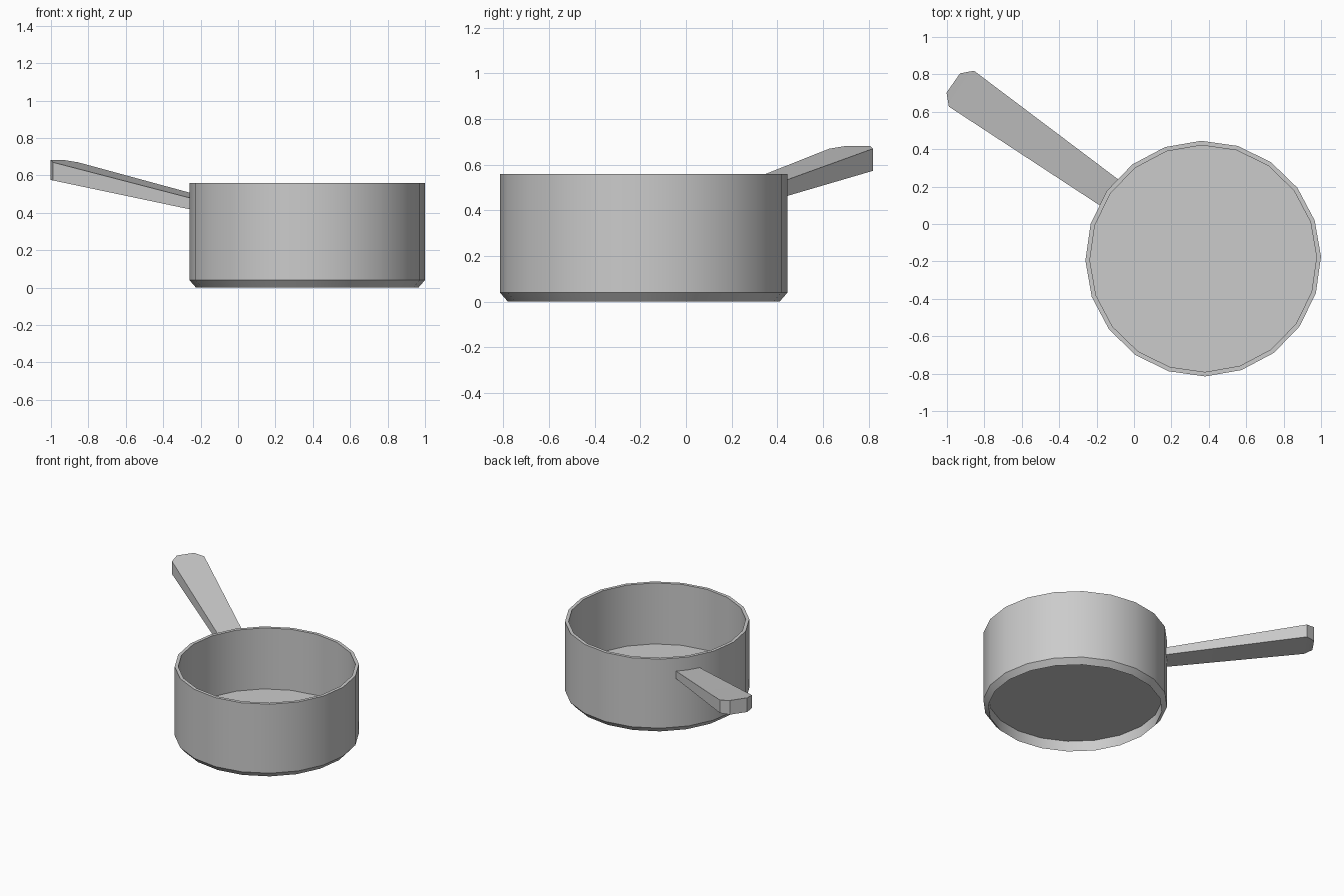
import bpy, bmesh
from math import radians, pi
from mathutils import Matrix, Vector

if "Cube" in bpy.data.objects:
    bpy.data.objects.remove(bpy.data.objects["Cube"])

# Pan centre, and spin that lines one wall corner up with the handle
PLACE = Matrix.Translation((0.37, -0.185, 0)) @ Matrix.Rotation(radians(144.9), 4, 'Z')
SIDES = 20


def finish(name, bm):
    bmesh.ops.remove_doubles(bm, verts=bm.verts, dist=1e-4)
    bmesh.ops.recalc_face_normals(bm, faces=bm.faces)
    bm.transform(PLACE)
    mesh = bpy.data.meshes.new(name)
    bm.to_mesh(mesh)
    bm.free()
    ob = bpy.data.objects.new(name, mesh)
    bpy.context.collection.objects.link(ob)
    bpy.ops.object.select_all(action='DESELECT')
    ob.select_set(True)
    bpy.context.view_layer.objects.active = ob
    bpy.ops.object.shade_smooth_by_angle(angle=radians(25))
    return ob


# Pan body: lathed wall with chamfered foot, raised floor and recessed underside
profile = [(0.606, 0.10), (0.606, 0.56), (0.63, 0.56), (0.63, 0.04),
           (0.595, 0.0), (0.595, 0.08)]
bm = bmesh.new()
rings = []
for r, z in profile:
    rings.append([bm.verts.new(Matrix.Rotation(2 * pi * i / SIDES, 3, 'Z') @ Vector((r, 0, z)))
                  for i in range(SIDES)])
for a, b in zip(rings, rings[1:]):
    for i in range(SIDES):
        j = (i + 1) % SIDES
        bm.faces.new((a[i], a[j], b[j], b[i]))
bm.faces.new(rings[0])
bm.faces.new(rings[-1])
finish("pan_body", bm)

# Handle: tapered rising bar with a clipped tip (distance, half width, bottom, top)
sections = [(0.61, 0.085, 0.402, 0.459), (1.58, 0.117, 0.573, 0.67), (1.633, 0.063, 0.575, 0.682)]
bm = bmesh.new()
loops = [[bm.verts.new(p) for p in ((r, -w, lo), (r, w, lo), (r, w, hi), (r, -w, hi))]
         for r, w, lo, hi in sections]
for a, b in zip(loops, loops[1:]):
    for i in range(4):
        j = (i + 1) % 4
        bm.faces.new((a[i], a[j], b[j], b[i]))
bm.faces.new(loops[0])
bm.faces.new(loops[-1])
finish("handle", bm)
